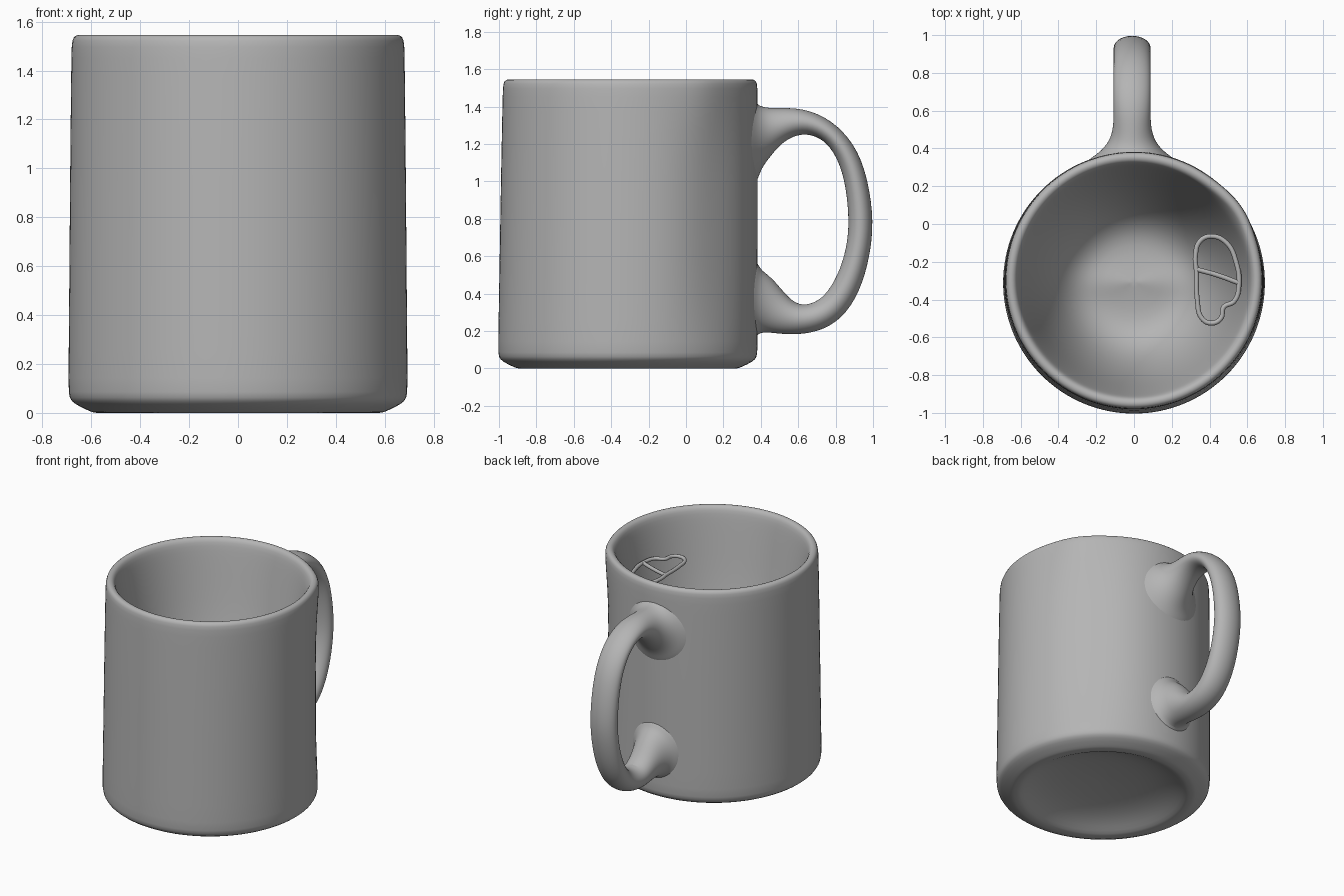
import bpy, bmesh, math
from mathutils import Vector

if "Cube" in bpy.data.objects:
    bpy.data.objects.remove(bpy.data.objects["Cube"])

glaze = bpy.data.materials.new("grey_glaze")
glaze.use_nodes = True
GREY = (0.46, 0.46, 0.46, 1)
glaze.diffuse_color = GREY
glaze.node_tree.nodes["Principled BSDF"].inputs["Base Color"].default_value = GREY


def finish(obj, subdivide=0):
    """Give the part its colour, smoothing and soft shading."""
    obj.data.materials.append(glaze)
    bpy.ops.object.select_all(action="DESELECT")
    obj.select_set(True)
    bpy.context.view_layer.objects.active = obj
    if subdivide:
        mod = obj.modifiers.new("soften", "SUBSURF")
        mod.levels = mod.render_levels = subdivide
    bpy.ops.object.shade_smooth_by_angle(angle=math.radians(50))


def loft(name, rings, subdivide):
    """Skin a closed surface through matching rings of points."""
    bm = bmesh.new()
    loops = [[bm.verts.new(p) for p in ring] for ring in rings]
    for a, b in zip(loops, loops[1:]):
        for i in range(len(a)):
            j = (i + 1) % len(a)
            bm.faces.new((a[i], a[j], b[j], b[i]))
    for end in (loops[0], loops[-1]):
        bm.faces.new(end)
    bmesh.ops.recalc_face_normals(bm, faces=bm.faces)
    mesh = bpy.data.meshes.new(name)
    bm.to_mesh(mesh)
    bm.free()
    obj = bpy.data.objects.new(name, mesh)
    bpy.context.collection.objects.link(obj)
    finish(obj, subdivide)
    return obj


def bell(t, width):
    return math.exp(-(t / width) ** 2)


# Cup body: one turned profile from the hollow foot, up the wall, into the bowl
profile = [
    (.01, .11), (.25, .1), (.4, .07), (.49, .03), (.54, 0), (.565, 0), (.59, 0),
    (.61, .008), (.67, .036), (.692, .06), (.695, .10), (.692, .4), (.689, .8),
    (.686, 1.15), (.683, 1.4), (.682, 1.51), (.675, 1.538), (.655, 1.548),
    (.635, 1.543), (.62, 1.525), (.608, 1.47), (.592, 1.38), (.568, 1.24),
    (.535, 1.05), (.49, .85), (.43, .67), (.36, .54), (.28, .47), (.2, .445),
    (.1, .44), (.01, .435),
]
SIDES = 64


def body_ring(index, r, z):
    ring = []
    inside = index > 19
    for k in range(SIDES):
        a = math.tau * k / SIDES
        x, y = r * math.cos(a), r * math.sin(a)
        if not inside:
            # Hand-made wall: a slight dent beside the handle, swelling at the rim
            high = max(0, min(1, z * 5 - 6.2))
            low = max(0, min(1, z * 4 - .4)) * (1 - high)
            push = .012 * high * bell(a - .6, .2) - .018 * low * bell(a - .75, .3)
            x += push * math.cos(a)
            y += push * math.sin(a)
        # Low uneven ridge across the bowl floor
        lift = .03 * bell(y, .09) * bell(x, .3) if inside and z < .6 else 0
        ring.append((x, y - .312 + .009 * z, z + lift))
    return ring


loft("cup_body", [body_ring(i, r, z) for i, (r, z) in enumerate(profile)], 1)

# Handle: outer edge y z, inner edge y z, half width, with roots melting into the wall
stations = [
    (.345, 1.45, .345, .96, .28), (.375, 1.43, .383, .99, .25),
    (.393, 1.407, .4, 1.06, .18), (.44, 1.395, .45, 1.13, .12),
    (.52, 1.395, .52, 1.215, .1), (.62, 1.392, .62, 1.26, .1),
    (.75, 1.348, .72, 1.235, .1), (.875, 1.24, .79, 1.16, .1),
    (.96, 1.08, .845, 1.03, .1), (1.004, .83, .87, .83, .1),
    (.994, .65, .865, .68, .1), (.948, .45, .825, .53, .1),
    (.862, .29, .76, .41, .1), (.74, .202, .69, .35, .1),
    (.6, .178, .6, .335, .1), (.5, .183, .53, .4, .1),
    (.44, .19, .46, .49, .115), (.393, .188, .4, .53, .15),
    (.375, .16, .386, .57, .19), (.345, .14, .35, .59, .22),
]


def handle_ring(oy, oz, iy, iz, width, sides=16):
    outer, inner = Vector((-.01, oy, oz)), Vector((-.01, iy, iz))
    middle, half = (outer + inner) / 2, (outer - inner) / 2
    # Near the wall the ring bends to follow the round body
    hug = max(0, min(1, (.5 - middle.y) * 9))
    ring = []
    for k in range(sides):
        t = math.tau * k / sides
        x = width * math.sin(t)
        ring.append(middle + half * math.cos(t) + Vector((x, -hug * x * x * .76, 0)))
    return ring


loft("handle", [handle_ring(*s) for s in stations], 2)


# Thin wire loop with a crossbar, resting inside against the bowl wall
def wire(name, points, closed):
    curve = bpy.data.curves.new(name, "CURVE")
    curve.dimensions = "3D"
    curve.bevel_depth = .013
    curve.bevel_resolution = 2
    curve.resolution_u = 6
    spline = curve.splines.new("BEZIER")
    spline.bezier_points.add(len(points) - 1)
    spline.use_cyclic_u = closed
    for p, (x, y) in zip(spline.bezier_points, points):
        p.co = (x, y, 1.28)
        p.handle_left_type = p.handle_right_type = "AUTO"
    obj = bpy.data.objects.new(name, curve)
    bpy.context.collection.objects.link(obj)
    bpy.ops.object.select_all(action="DESELECT")
    obj.select_set(True)
    bpy.context.view_layer.objects.active = obj
    bpy.ops.object.convert(target="MESH")
    finish(bpy.context.view_layer.objects.active)


wire("wire_loop", [
    (.41, -.065), (.49, -.1), (.54, -.2), (.555, -.33), (.53, -.41), (.475, -.44),
    (.46, -.5), (.41, -.525), (.36, -.5), (.335, -.4), (.33, -.25), (.325, -.17),
    (.35, -.09)], True)
wire("wire_crossbar", [(.33, -.24), (.44, -.27), (.55, -.31)], False)
